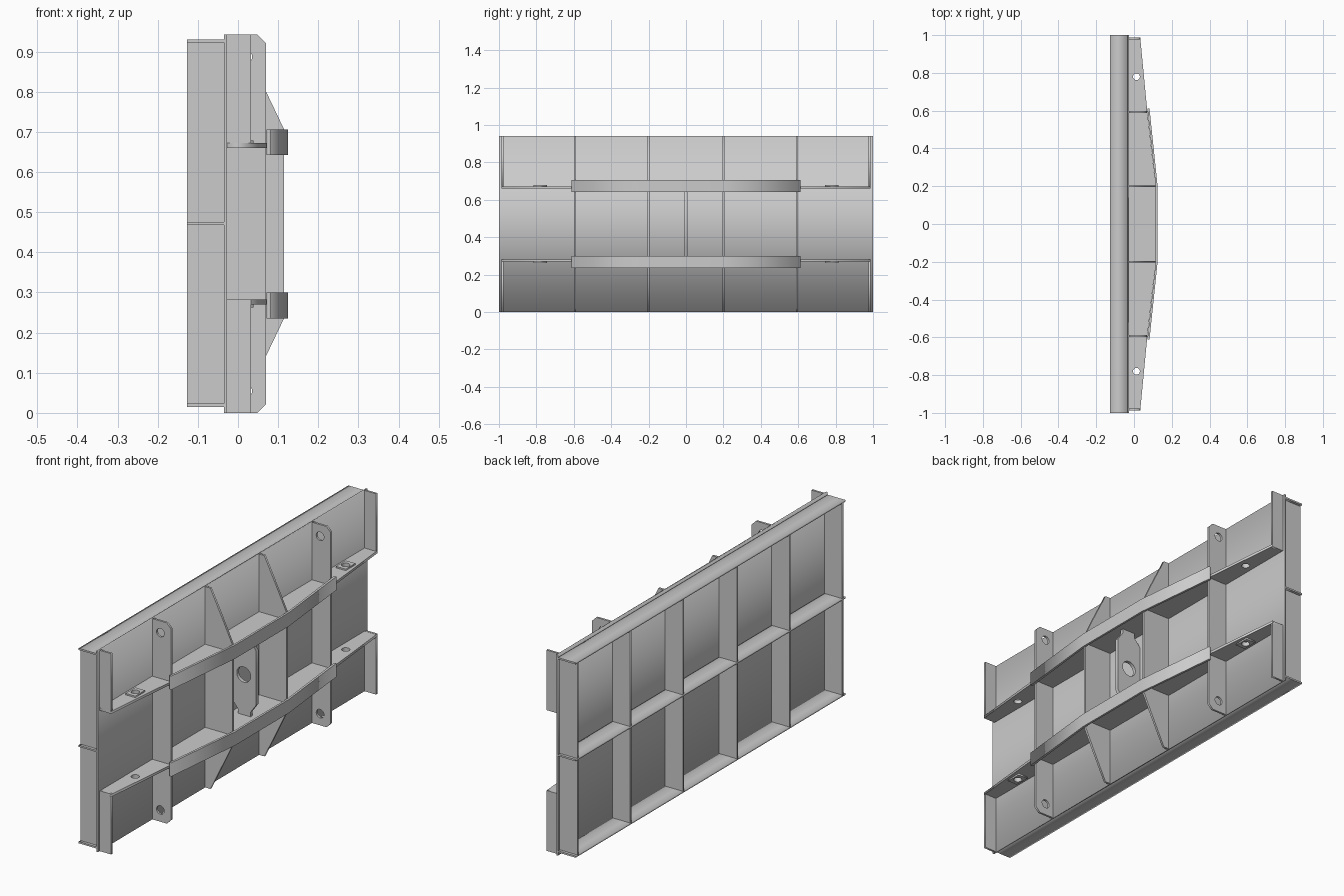
import bpy, math
from mathutils import Matrix

if "Cube" in bpy.data.objects:
    bpy.data.objects.remove(bpy.data.objects["Cube"])

T = 0.01          # plate thickness
XF = -0.03        # front face of the skin plate
H = 0.942


def plate(name, outline, t, loc, upright=True, holes=()):
    """Flat plate from an outline with round holes (cx, cy, r).
    upright: outline is x-z, thickness along y. Otherwise x-y, thickness along z."""
    cu = bpy.data.curves.new(name, 'CURVE')
    cu.dimensions, cu.fill_mode, cu.extrude = '2D', 'BOTH', t / 2
    loops = [outline]
    for cx, cy, r in holes:
        loops.append([(cx + r * math.cos(i * math.tau / 32),
                       cy + r * math.sin(i * math.tau / 32)) for i in range(32)])
    for pts in loops:
        sp = cu.splines.new('POLY')
        sp.points.add(len(pts) - 1)
        for p, (a, b) in zip(sp.points, pts):
            p.co = (a, b, 0, 1)
        sp.use_cyclic_u = True
    tmp = bpy.data.objects.new(name + "_curve", cu)
    bpy.context.collection.objects.link(tmp)
    dg = bpy.context.evaluated_depsgraph_get()
    me = bpy.data.meshes.new_from_object(tmp.evaluated_get(dg))
    bpy.data.objects.remove(tmp)
    if upright:
        me.transform(Matrix.Rotation(math.pi / 2, 4, 'X'))
    me.transform(Matrix.Translation(loc))
    ob = bpy.data.objects.new(name, me)
    bpy.context.collection.objects.link(ob)
    return ob


def rect(x0, x1, a0, a1):
    return [(x0, a0), (x1, a0), (x1, a1), (x0, a1)]


def box(name, x0, x1, y0, y1, z0, z1):
    return plate(name, rect(x0, x1, z0, z1), y1 - y0, (0, (y0 + y1) / 2, 0))


# skin plate
box("skin_plate", XF - 0.005, XF + 0.003, -1, 1, 0, H)

# rear flanges and rear webs
for z in (0.019, 0.4715, 0.926):
    box("rear_flange", -0.127, XF, -1, 1, z - 0.004, z + 0.004)
for y in (0.2, 0.59, 0.982):
    for s in (-1, 1):
        box("rear_web", -0.127, XF, s * y - T / 2, s * y + T / 2, 0.019, 0.926)

# front ribs, mirrored left and right
outer = [(XF, 0), (0.048, 0), (0.07, 0.022), (0.07, H - 0.022), (0.048, H), (XF, H)]
inner = [(XF, 0), (0.0, 0), (0.07, 0.142), (0.115, 0.236),
         (0.115, H - 0.236), (0.07, H - 0.142), (0.0, H), (XF, H)]
for s in (-1, 1):
    plate("outer_rib", outer, T, (0, s * 0.592, 0),
          holes=[(0.015, 0.055, 0.02), (0.015, H - 0.055, 0.02)])
    plate("inner_rib", inner, T, (0, s * 0.2, 0))
    for z0, z1 in ((0, 0.283), (0.66, H)):
        box("end_rib", XF, 0.033, s * 0.982 - T / 2, s * 0.982 + T / 2, z0, z1)

# horizontal girders: shelf, belt and drilled pads, top and bottom
shelf = [(XF, -0.987), (0.033, -0.987), (0.07, -0.6), (0.115, -0.2),
         (0.115, 0.2), (0.07, 0.6), (0.033, 0.987), (XF, 0.987)]
belt = [(0.071, -0.61), (0.115, -0.2), (0.115, 0.2), (0.071, 0.61),
        (0.082, 0.612), (0.125, 0.2), (0.125, -0.2), (0.082, -0.612)]
for up in (-1, 1):
    zs = H / 2 + up * 0.195
    plate("girder_shelf", shelf, 0.012, (0, 0, zs), False,
          [(0.013, -0.78, 0.018), (0.013, 0.78, 0.018)])
    plate("girder_belt", belt, 0.064, (0, 0, H / 2 + up * 0.2035), False)
    for s in (-1, 1):
        plate("drilled_pad", rect(-0.012, 0.038, s * 0.78 - 0.036, s * 0.78 + 0.036),
              0.007, (0, 0, zs + up * 0.0095), False, [(0.013, s * 0.78, 0.018)])

# central lug with necks reaching both shelves
lug = [(0.005, 0.28), (0.07, 0.28), (0.07, 0.303), (0.1, 0.345), (0.1, 0.598), (0.07, 0.64),
       (0.07, 0.662), (0.005, 0.662), (0.005, 0.64), (XF, 0.598), (XF, 0.345), (0.005, 0.303)]
plate("centre_lug", lug, 0.016, (0, 0, 0), holes=[(0.035, H / 2, 0.036)])
